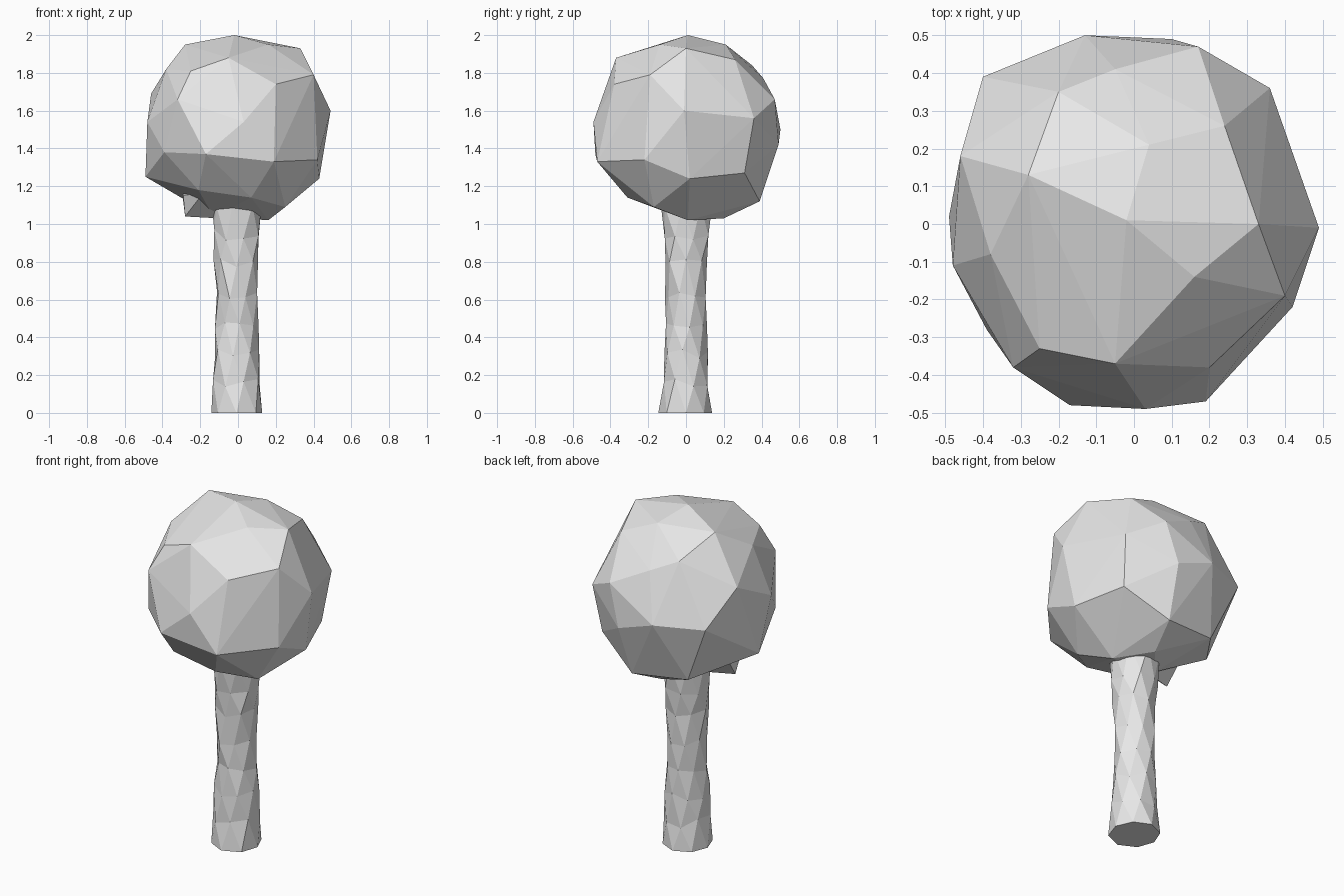
import bpy
import bmesh
import math
import random
from mathutils import Vector

default_cube = bpy.data.objects.get("Cube")
if default_cube:
    bpy.data.objects.remove(default_cube, do_unlink=True)

random.seed(4)

# One plain grey for the whole tree
grey = bpy.data.materials.new("light grey")
grey.use_nodes = True
colour = (0.8, 0.8, 0.8, 1)
grey.diffuse_color = colour
grey.node_tree.nodes["Principled BSDF"].inputs["Base Color"].default_value = colour


def finish(bm, name):
    """Turn a bmesh into a flat shaded object."""
    bmesh.ops.recalc_face_normals(bm, faces=bm.faces[:])
    mesh = bpy.data.meshes.new(name)
    bm.to_mesh(mesh)
    bm.free()
    mesh.materials.append(grey)
    obj = bpy.data.objects.new(name, mesh)
    bpy.context.collection.objects.link(obj)
    return obj


def faceted_clump(name, corners):
    """Wrap a faceted skin around the corner points."""
    bm = bmesh.new()
    for corner in corners:
        bm.verts.new(corner)
    bmesh.ops.convex_hull(bm, input=bm.verts[:])
    loose = [v for v in bm.verts if not v.link_faces]
    bmesh.ops.delete(bm, geom=loose, context='VERTS')
    return finish(bm, name)


# Crown: corners of the foliage, tier by tier
crown_top = [
    (-.02, .01, 2), (.33, 0, 1.93), (.16, -.14, 1.95), (.04, .21, 1.95),
    (-.28, .13, 1.95), (-.05, -.37, 1.88), (.24, .26, 1.87),
    (-.2, .35, 1.84), (-.05, .41, 1.77), (-.25, -.33, 1.81),
    (-.38, -.08, 1.82), (.4, -.19, 1.79), (.2, -.38, 1.74),
]
crown_middle = [
    (.49, -.01, 1.6), (.36, .36, 1.56), (.17, .47, 1.66), (.1, .49, 1.42),
    (-.13, .5, 1.5), (-.4, .39, 1.5), (-.46, .18, 1.69), (-.48, -.11, 1.54),
    (-.32, -.38, 1.66), (.03, -.49, 1.54),
]
crown_base = [
    (.42, -.22, 1.34), (.19, -.47, 1.33), (-.17, -.48, 1.37),
    (-.39, -.28, 1.38), (-.49, .02, 1.25), (.43, .02, 1.24),
    (.33, .31, 1.27), (.08, .39, 1.12), (-.25, .34, 1.15),
    (.07, -.31, 1.14), (.25, -.17, 1.09), (-.21, -.3, 1.18),
    (.16, .01, 1.02), (.02, .2, 1.03), (-.13, .02, 1.04),
]
faceted_clump("crown", crown_top + crown_middle + crown_base)

# Small tuft hanging below the crown
faceted_clump("hanging_tuft", [
    (-.28, -.06, 1.04), (-.29, -.1, 1.15), (-.3, .06, 1.2),
    (-.1, 0, 1.03), (-.18, -.18, 1.17),
])


# Trunk: twisted, roughened rings joined by triangles
def trunk_radius(height):
    """Flared at the foot, narrow in the middle, wider at the top."""
    spread = abs(height - 0.55) / 0.55
    return 0.11 + 0.03 * spread ** 2


SIDES = 8
RINGS = 8
TRUNK_TOP = 1.1
bm = bmesh.new()
rings = []
for level in range(RINGS):
    height = TRUNK_TOP * level / (RINGS - 1)
    is_end = level in (0, RINGS - 1)
    ring = []
    for side in range(SIDES):
        angle = math.tau * (side + level * 0.4) / SIDES
        rough = random.uniform(-1, 1)
        radius = trunk_radius(height) + 0.008 * rough
        lift = 0 if is_end else random.uniform(-0.03, 0.03)
        position = Vector((
            radius * math.cos(angle) - 0.008,
            radius * math.sin(angle),
            height + lift,
        ))
        ring.append(bm.verts.new(position))
    rings.append(ring)

for lower, upper in zip(rings, rings[1:]):
    for side in range(SIDES):
        following = (side + 1) % SIDES
        bm.faces.new((lower[side], lower[following], upper[side]))
        bm.faces.new((lower[following], upper[following], upper[side]))
bm.faces.new(rings[0])
bm.faces.new(rings[-1])
finish(bm, "trunk")
